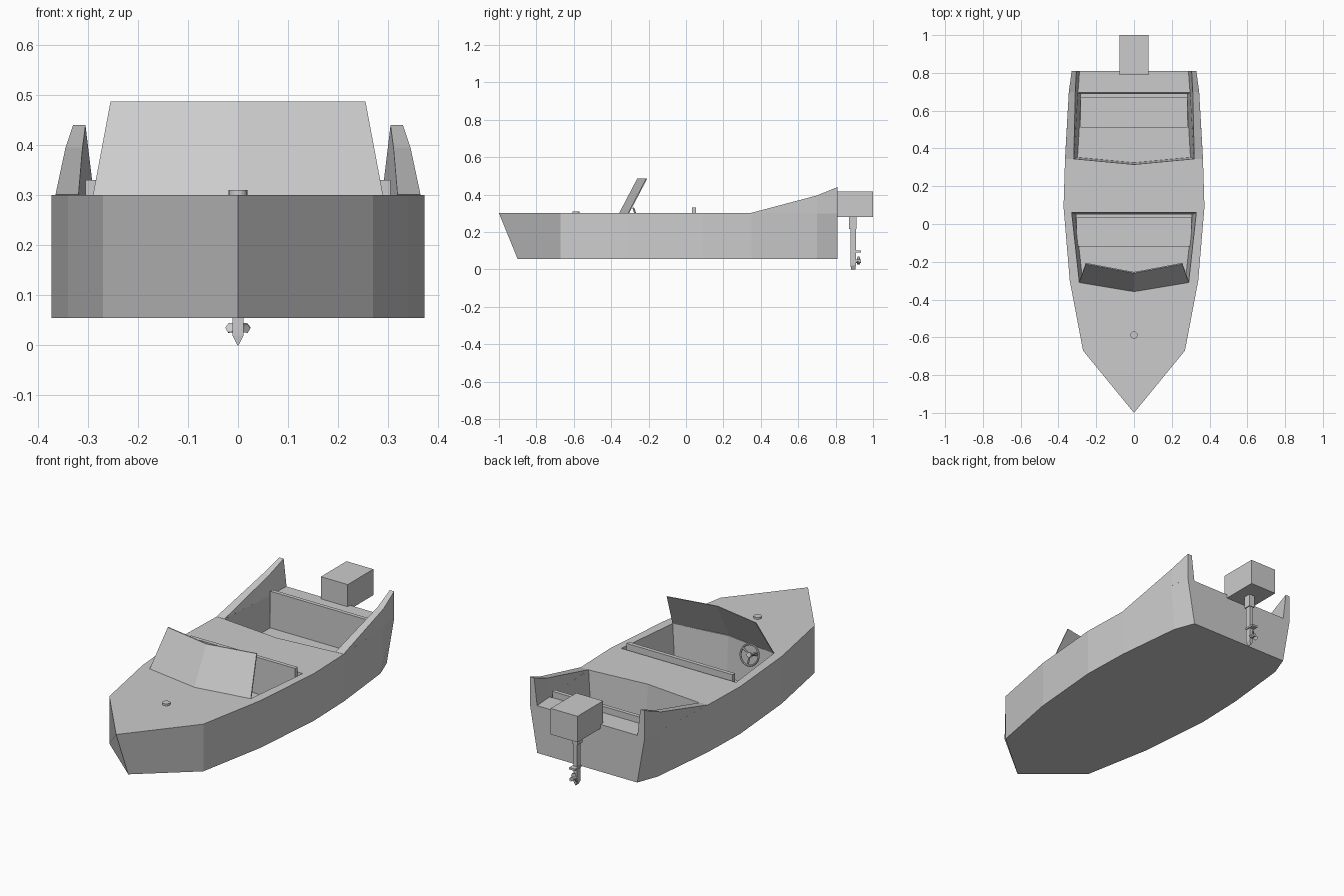
import bpy, bmesh
from math import radians, sin, cos, pi
from mathutils import Matrix, Vector

if "Cube" in bpy.data.objects:
    bpy.data.objects.remove(bpy.data.objects["Cube"])


def loft(name, loops, mirror=False):
    """Skin equal-length closed loops and cap both ends."""
    bm = bmesh.new()
    rings = [[bm.verts.new(p) for p in lp] for lp in loops]
    n = len(rings[0])
    for a, b in zip(rings, rings[1:]):
        for i in range(n):
            j = (i + 1) % n
            bm.faces.new((a[i], a[j], b[j], b[i]))
    bm.faces.new(rings[0][::-1])
    bm.faces.new(rings[-1])
    bmesh.ops.recalc_face_normals(bm, faces=bm.faces)
    me = bpy.data.meshes.new(name)
    bm.to_mesh(me)
    bm.free()
    ob = bpy.data.objects.new(name, me)
    bpy.context.collection.objects.link(ob)
    if mirror:
        ob.modifiers.new("mirror", 'MIRROR')
    return ob


def box(name, x0, x1, y0, y1, z0, z1):
    return loft(name, [[(x0, y0, z), (x1, y0, z), (x1, y1, z), (x0, y1, z)] for z in (z0, z1)])


def rod(name, a, b, r, sides=12):
    a, b = Vector(a), Vector(b)
    q = (b - a).to_track_quat('Z', 'Y')
    ring = [q @ Vector((r * cos(2 * pi * i / sides), r * sin(2 * pi * i / sides), 0)) for i in range(sides)]
    return loft(name, [[a + p for p in ring], [b + p for p in ring]])


def both_sides(half):
    """Complete an outline from its right half, centre points kept single."""
    return half + [(-p[0], *p[1:]) for p in reversed(half) if p[0] > 0]


# Hull: pointed outline, raked bow, stern drawn in at the bottom
DECK, KEEL = 0.30, 0.055
outline = [(0, -1), (.27, -.67), (.34, -.3), (.373, .09), (.365, .35), (.345, .7), (.33, .81)]
bottom = [(0, -.9)] + outline[1:5] + [(.328, .7), (.287, .81)]
hull = loft("hull", [both_sides([(x, y, KEEL) for x, y in bottom]),
                     both_sides([(x, y, DECK) for x, y in outline])])

# Cockpit wells cut from the hull, walls tapering to the floor
wells = {
    "front_well_cutter": [(0, -.345), (.29, -.305), (.33, .06)],
    "rear_well_cutter": [(0, .315), (.318, .345), (.297, .695)],
}
for name, half in wells.items():
    yc = (half[0][1] + half[-1][1]) / 2
    floor = [(x * .94, yc + (y - yc) * .95, .09) for x, y in half]
    rim = [(x, y, DECK + .001) for x, y in half]
    cutter = loft(name, [both_sides(floor), both_sides(rim)])
    cutter.hide_render = True
    cutter.hide_viewport = True
    cutter.display_type = 'WIRE'
    mod = hull.modifiers.new(name, 'BOOLEAN')
    mod.operation = 'DIFFERENCE'
    mod.solver = 'EXACT'
    mod.object = cutter

# Rising stern gunwales: y, outer x, inner top x, inner bottom x, top z
stations = [(.345, .365, .319, .318, .301), (.7, .345, .311, .296, .395), (.81, .33, .305, .288, .44)]
loft("stern_gunwale", [[(o, y, DECK - .001), (o, y, z), (it, y, z), (ib, y, DECK - .001)]
                       for y, o, it, ib, z in stations], mirror=True)

# Bench seats: an L profile extruded across each well
def bench(name, w, y0, y1):
    prof = [(y0, .09), (y0, .14), (y1 - .02, .14), (y1 - .02, .33), (y1, .33), (y1, .09)]
    loft(name, [[(x, y, z) for y, z in prof] for x in (-w, w)])


bench("front_seat", .305, -.12, .053)
bench("rear_seat", .284, .51, .69)

# Folded windshield leaning aft
t = .006
screen = [((-.29, -.31), (-.255, -.212)), ((0, -.358), (0, -.26)), ((.29, -.31), (.255, -.212))]
loft("windshield", [[(b[0], b[1], DECK), (u[0], u[1], .487), (u[0], u[1] + t, .487), (b[0], b[1] + t, DECK)]
                    for b, u in screen])

# Deck cap on the bow
rod("bow_cap", (0, -.588, DECK - .005), (0, -.588, .31), .019, 16)

# Steering wheel with three spokes and a column
centre = Vector((-.18, -.265, .278))
tilt = Matrix.Rotation(radians(-72), 4, 'X')
bpy.ops.mesh.primitive_torus_add(major_radius=.051, minor_radius=.005, major_segments=24, minor_segments=8,
                                 location=centre, rotation=(radians(-72), 0, 0))
wheel = bpy.context.object
wheel.name = "steering_wheel"
bpy.ops.object.shade_smooth_by_angle()
for i in range(3):
    a = radians(90 + 120 * i)
    rod(f"wheel_spoke_{i + 1}", centre, centre + tilt @ Vector((cos(a) * .05, sin(a) * .05, 0)), .005, 6)
rod("wheel_hub", centre - tilt @ Vector((0, 0, .008)), centre + tilt @ Vector((0, 0, .008)), .012)
rod("steering_column", centre, centre - tilt @ Vector((0, 0, .06)), .008, 8)

# Outboard motor: cowl, stepped leg, pointed skeg and splash plate
box("motor_cowl", -.077, .077, .79, 1.0, .28, .415)
box("motor_upper_leg", -.016, .016, .872, .912, .215, .281)
leg = [(.011, .88, .908, .216), (.011, .88, .908, .02), (.001, .882, .905, 0)]
loft("motor_leg", [[(-w, a, z), (w, a, z), (w, b, z), (-w, b, z)] for w, a, b, z in leg])
box("splash_plate", -.016, .016, .88, .935, .09, .1)

# Propeller with three twisted blades
rod("propeller_hub", (0, .9, .043), (0, .935, .043), .009)
for i in range(3):
    turn = Matrix.Translation((0, .922, .043)) @ Matrix.Rotation(radians(120 * i), 4, 'Y')
    loops = []
    for r, w, tw in ((.005, .006, 50), (.016, .012, 38), (.026, .006, 28)):
        tm = Matrix.Rotation(radians(tw), 4, 'Z')
        loops.append([turn @ (tm @ Vector((x, y, r))) for x, y in
                      ((-w, -.0015), (w, -.0015), (w, .0015), (-w, .0015))])
    loft(f"propeller_blade_{i + 1}", loops)
